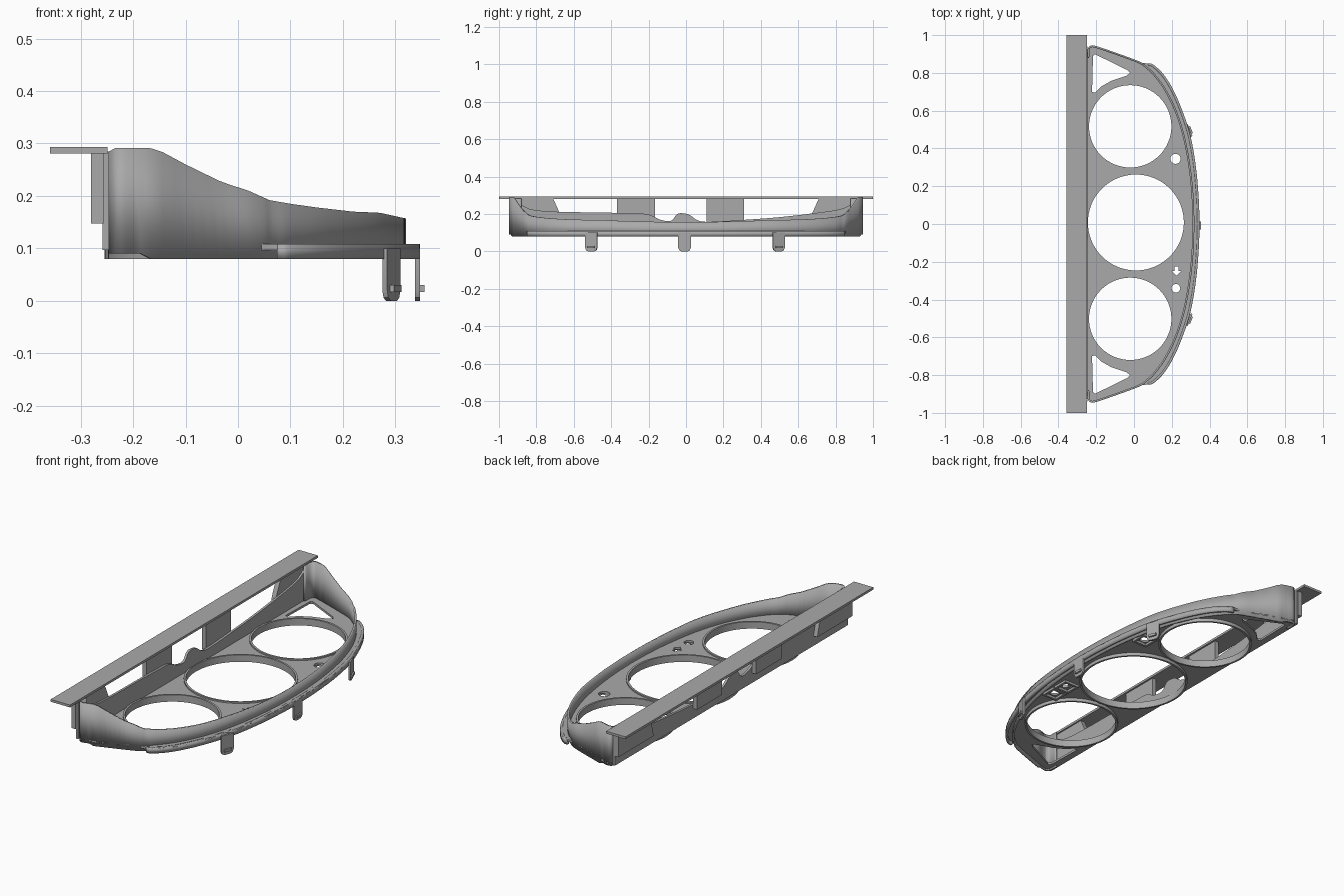
import bpy, bmesh, math
from mathutils import Matrix, Vector

cube = bpy.data.objects.get("Cube")
if cube:
    bpy.data.objects.remove(cube)

grey = bpy.data.materials.new("plain grey plastic")
grey.use_nodes = True
COLOR = (0.4, 0.4, 0.4, 1)
grey.diffuse_color = COLOR
grey.node_tree.nodes["Principled BSDF"].inputs["Base Color"].default_value = COLOR


def finish(name, mesh):
    """Clean a mesh, link it as an object and shade it."""
    bm = bmesh.new()
    bm.from_mesh(mesh)
    bmesh.ops.remove_doubles(bm, verts=bm.verts, dist=0.0002)
    bmesh.ops.recalc_face_normals(bm, faces=bm.faces)
    bm.to_mesh(mesh)
    bm.free()
    mesh.materials.clear()
    mesh.materials.append(grey)
    ob = bpy.data.objects.new(name, mesh)
    bpy.context.collection.objects.link(ob)
    bpy.ops.object.select_all(action="DESELECT")
    ob.select_set(True)
    bpy.context.view_layer.objects.active = ob
    bpy.ops.object.shade_smooth_by_angle(angle=math.radians(35))
    return ob


def slab(name, outlines, lo, hi, upright=False):
    """Filled outlines (inner ones are holes), thick along z, or along x if upright."""
    cu = bpy.data.curves.new(name, "CURVE")
    cu.dimensions = "2D"
    cu.fill_mode = "BOTH"
    cu.extrude = (hi - lo) / 2
    for pts in outlines:
        sp = cu.splines.new("POLY")
        sp.points.add(len(pts) - 1)
        for p, (a, b) in zip(sp.points, pts):
            p.co = (a, b, 0, 1)
        sp.use_cyclic_u = True
    tmp = bpy.data.objects.new(name + " outline", cu)
    bpy.context.collection.objects.link(tmp)
    bpy.context.view_layer.update()
    deps = bpy.context.evaluated_depsgraph_get()
    mesh = bpy.data.meshes.new_from_object(tmp.evaluated_get(deps))
    bpy.data.objects.remove(tmp)
    mesh.transform(Matrix.Translation((0, 0, (lo + hi) / 2)))
    if upright:
        mesh.transform(Matrix(((0, 0, 1, 0), (1, 0, 0, 0), (0, 1, 0, 0), (0, 0, 0, 1))))
    return finish(name, mesh)


def circle(x, y, r, n=64):
    return [(x + r * math.cos(math.tau * i / n), y + r * math.sin(math.tau * i / n)) for i in range(n)]


def rect(a0, a1, b0, b1):
    return [(a0, b0), (a1, b0), (a1, b1), (a0, b1)]


def smooth(pts, steps=5):
    """Catmull-Rom curve through the points."""
    v = [Vector(p) for p in pts]
    v = [2 * v[0] - v[1]] + v + [2 * v[-1] - v[-2]]
    out = []
    for a, b, c, d in zip(v, v[1:], v[2:], v[3:]):
        for i in range(steps):
            t = i / steps
            out.append(0.5 * (2 * b + (c - a) * t + (2 * a - 5 * b + 4 * c - d) * t * t
                              + (3 * b - a - 3 * c + d) * t ** 3))
    return [tuple(p) for p in out] + [tuple(v[-2])]


def both_ends(half):
    """Mirror a half path, ending at y = 0, into a full path."""
    return half + [(x, -y) for x, y in reversed(half[:-1])]


def ribbon(name, path, bottom, top, thick):
    """Upright wall along a path with varying bottom and top heights."""
    bm = bmesh.new()
    cols = [(bm.verts.new((x, y, bottom(x))), bm.verts.new((x, y, top(x)))) for x, y in path]
    for (a, b), (c, d) in zip(cols, cols[1:]):
        bm.faces.new((a, c, d, b))
    mesh = bpy.data.meshes.new(name)
    bm.to_mesh(mesh)
    bm.free()
    ob = finish(name, mesh)
    # put the thickness on the inner side of the path
    mid = mesh.polygons[len(mesh.polygons) // 2]
    mod = ob.modifiers.new("thickness", "SOLIDIFY")
    mod.thickness = thick
    mod.offset = -1 if mid.normal.x > 0 else 1
    return ob


TOP = [(-.25, .282), (-.235, .291), (-.17, .292), (-.15, .287), (-.1, .26), (-.03, .226),
       (.02, .21), (.06, .192), (.1, .185), (.15, .178), (.22, .17), (.27, .168), (.32, .157)]


def wall_top(x):
    for (x0, z0), (x1, z1) in zip(TOP, TOP[1:]):
        if x <= x1:
            return z0 + (z1 - z0) * max(0, (x - x0) / (x1 - x0))
    return TOP[-1][1]


# Curved outer wall, tall at the ends and low in the middle
end_part = [(-.247, .88), (-.245, .925), (-.23, .944), (-.2, .942), (-.1, .908), (0, .872), (.045, .852)]
wall = both_ends(smooth(end_part + [(.07, .832), (.105, .8), (.165, .72), (.225, .6), (.272, .45),
                                    (.302, .28), (.316, .13), (.32, 0)]))
ribbon("outer_wall", wall, lambda x: .09 if x < -.18 else .08, wall_top, .01)

# Lower rim that steps out around the curved side
rim = both_ends(smooth([(.075, .85), (.1, .845), (.15, .8), (.2, .725), (.25, .615), (.298, .47),
                        (.328, .3), (.343, .13), (.347, 0)]))
ribbon("lower_rim", rim, lambda x: .08, lambda x: .108, .012)

# Face plate with gauge openings, corner windows and small lamp holes
gauges = [(-.02, .517, .222), (.01, .008, .258), (-.02, -.502, .222)]
outline = smooth(end_part)
outline = [(-.25, .88)] + outline + rim + [(x, -y) for x, y in reversed(outline)] + [(-.25, -.88)]
window = [(-.222, .7), (-.205, .695), (-.17, .73), (-.12, .758), (-.04, .785), (-.02, .8),
          (-.035, .815), (-.205, .898), (-.217, .89)]
arrow = [(.215, -.225), (.235, -.225), (.235, -.248), (.25, -.248), (.225, -.275), (.2, -.248), (.215, -.248)]
holes = [circle(*g) for g in gauges]
holes += [window, [(x, -y) for x, y in window], arrow,
          circle(.22, .345, .027, 20), circle(.222, -.34, .023, 20)]
slab("face_plate", [outline] + holes, .097, .108)

# Raised collars lining the gauge openings
for tag, (x, y, r) in zip(("back", "middle", "front"), gauges):
    slab(tag + "_gauge_collar", [circle(x, y, r + .006), circle(x, y, r - .004)], .08, .115)

# Square lamp sockets under the plate
for tag, y in (("back", .345), ("front", -.25), ("front_round", -.34)):
    slab(tag + "_lamp_socket", [rect(.178, .264, y - .042, y + .042), rect(.19, .252, y - .03, y + .03)],
         .085, .098)

# Straight back wall with a wavy top edge
wave = [(-.94, .285), (-.915, .28), (-.84, .228), (-.69, .212), (-.45, .208), (-.29, .203), (-.2, .198),
        (-.14, .17), (-.08, .163), (-.05, .198), (-.02, .204), (.02, .195), (.06, .167), (.12, .158),
        (.3, .168), (.5, .183), (.69, .205), (.84, .23), (.915, .28), (.94, .285)]
slab("back_wall", [[(-.94, .097)] + smooth(wave, 3) + [(.94, .097)]], -.258, -.246, upright=True)

# Top shelf and the panels that hold it
slab("top_shelf", [rect(-.358, -.249, -1, 1)], .281, .293)
for tag, y0, y1 in (("front", -.37, -.165), ("back", .11, .31)):
    slab(tag + "_shelf_post", [rect(y0, y1, .147, .282)], -.28, -.258, upright=True)
for tag, s in (("front", -1), ("back", 1)):
    panel = [(.945, .147), (.945, .282), (.71, .282), (.675, .205), (.66, .147)]
    slab(tag + "_end_panel", [[(s * y, z) for y, z in panel]], -.28, -.256, upright=True)

# Mounting legs with rounded feet and small catches, square to the rim
foot = [(-.034, .1), (-.034, .02), (-.028, .006), (-.016, 0), (.016, 0), (.028, .006), (.034, .02), (.034, .1)]
for tag, x, y, turn in (("front", .297, -.508, -.38), ("middle", .347, -.008, 0), ("back", .297, .497, .38)):
    for part, pts, lo, hi in (("leg", foot, -.01, 0), ("catch", rect(-.02, .02, .017, .03), -.001, .008)):
        ob = slab(tag + "_" + part, [pts], lo, hi, upright=True)
        ob.location = (x, y, 0)
        ob.rotation_euler.z = turn
